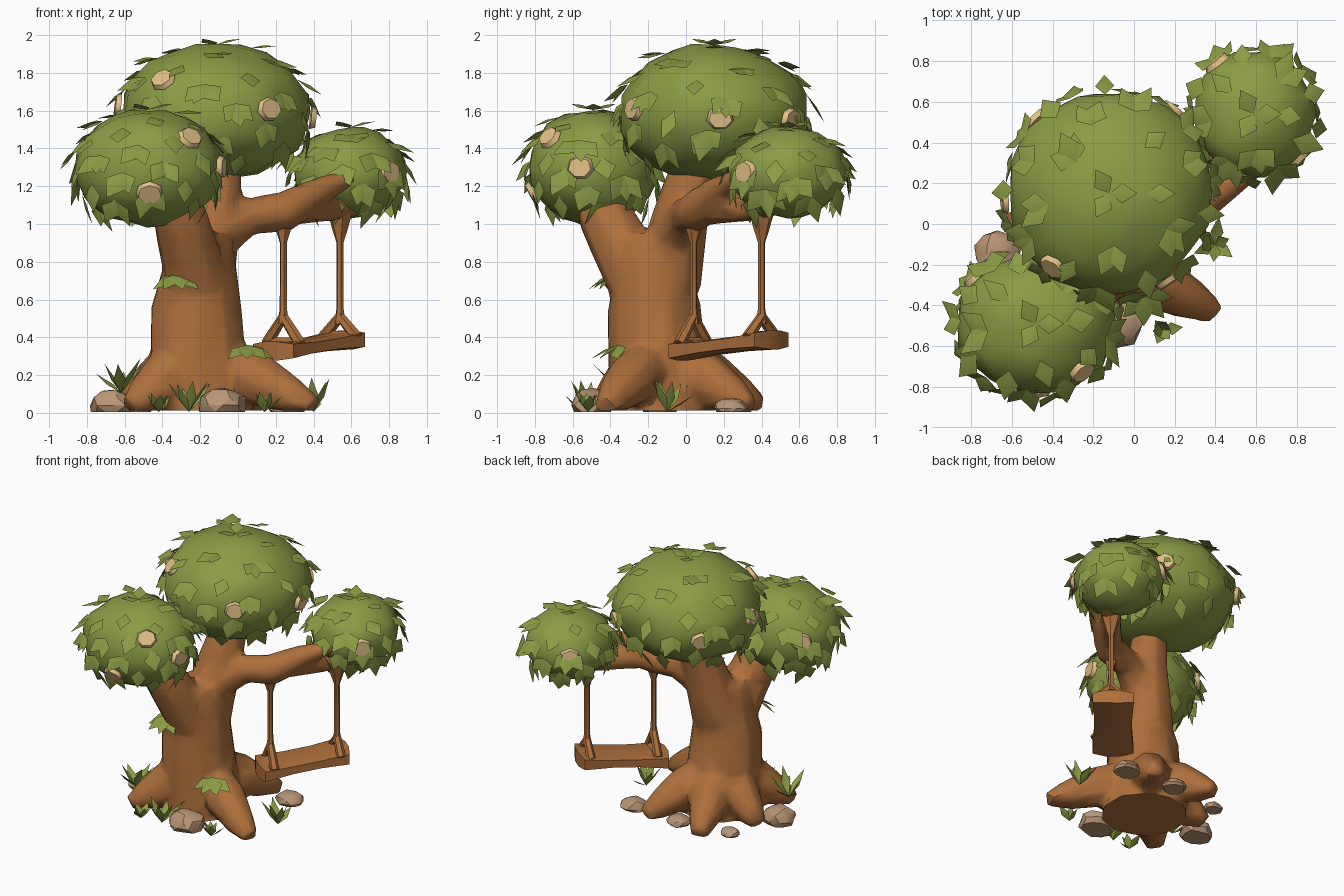
import bpy, bmesh, math, random
from mathutils import Vector, Matrix

random.seed(7)
if "Cube" in bpy.data.objects:
    bpy.data.objects.remove(bpy.data.objects["Cube"])


def material(name, rgb):
    m = bpy.data.materials.new(name)
    m.use_nodes = True
    m.diffuse_color = (*rgb, 1)
    m.node_tree.nodes["Principled BSDF"].inputs["Base Color"].default_value = (*rgb, 1)
    m.node_tree.nodes["Principled BSDF"].inputs["Roughness"].default_value = 0.9
    return m


GREEN = material("leaf green", (0.26, 0.33, 0.06))
BARK = material("bark brown", (0.42, 0.16, 0.045))
TAN = material("pale tan", (0.78, 0.54, 0.25))
STONE = material("stone", (0.48, 0.30, 0.18))


def finish(bm, name, mat, angle=40):
    """Turn a bmesh into a shaded object."""
    me = bpy.data.meshes.new(name)
    bm.to_mesh(me)
    bm.free()
    me.materials.append(mat)
    ob = bpy.data.objects.new(name, me)
    bpy.context.collection.objects.link(ob)
    bpy.ops.object.select_all(action="DESELECT")
    ob.select_set(True)
    bpy.context.view_layer.objects.active = ob
    bpy.ops.object.shade_smooth_by_angle(angle=math.radians(angle))
    return ob


def tube(bm, path, sides=8):
    """Closed tapered tube through (x, y, z, radius) points."""
    pts = [Vector(p[:3]) for p in path]
    rings = []
    for i, p in enumerate(pts):
        t = pts[min(i + 1, len(pts) - 1)] - pts[max(i - 1, 0)]
        a = t.cross(Vector((0.3, 1, 0.1))).normalized()
        b = t.normalized().cross(a)
        angles = [k * math.tau / sides for k in range(sides)]
        rings.append([bm.verts.new(p + path[i][3] * (a * math.cos(g) + b * math.sin(g))) for g in angles])
    for r, s in zip(rings, rings[1:]):
        for k in range(sides):
            n = (k + 1) % sides
            bm.faces.new((r[k], r[n], s[n], s[k]))
    bm.faces.new(rings[0][::-1])
    bm.faces.new(rings[-1])


def leaf(bm, base, direction, up, length, width):
    """Broad, lightly folded leaf; its face looks along up."""
    d = direction.normalized()
    side = d.cross(up).normalized() * width
    n = side.cross(d).normalized()
    pts = (base, base + d * length * 0.45 + side, base + d * length * 0.5 + n * width * 0.25,
           base + d * length * 0.45 - side, base + d * length + n * width * 0.1)
    o, r, m, l, t = [bm.verts.new(p) for p in pts]
    for f in ((o, r, m), (o, m, l), (m, r, t), (m, t, l)):
        bm.faces.new(f)


# Trunk, branches and roots, fused into one skin
bm = bmesh.new()
tube(bm, [(-.2, -.13, -.05, .30), (-.21, -.15, .25, .265), (-.22, -.17, .55, .25),
          (-.2, -.17, .78, .20), (-.2, -.17, .95, .17)], 10)
tube(bm, [(-.2, -.10, .7, .19), (-.13, -.02, 1.08, .15), (-.08, .09, 1.45, .11)])
tube(bm, [(-.21, -.24, .68, .18), (-.31, -.43, 1.05, .15), (-.42, -.52, 1.3, .11)])
tube(bm, [(-.14, -.08, .92, .14), (.06, 0, 1.04, .10), (.25, .05, 1.065, .11),
          (.30, .08, 1.10, .10), (.42, .16, 1.17, .08), (.65, .3, 1.275, .035)])
tube(bm, [(.26, .06, 1.07, .08), (.54, .4, 1.09, .075), (.72, .52, 1.11, .04)])
for x, y in ((.40, -.43), (-.57, -.45), (-.61, .02), (-.38, .39), (.1, .34)):
    c, tip = Vector((-.2, -.13, .33)), Vector((x, y, .03))
    tube(bm, [(*c, .12), (*c.lerp(tip, .5), .145), (*c.lerp(tip, .8), .105), (*tip, .06)])
trunk = finish(bm, "trunk", BARK)
remesh = trunk.modifiers.new("fuse", "REMESH")
remesh.mode, remesh.voxel_size = "VOXEL", 0.025
smooth = trunk.modifiers.new("soften", "SMOOTH")
smooth.iterations = 3
trunk.modifiers.new("simplify", "DECIMATE").ratio = 0.1
for mod in [m.name for m in trunk.modifiers]:
    bpy.ops.object.modifier_apply(modifier=mod)
for v in trunk.data.vertices:
    v.co.z = max(v.co.z, 0.012)
bpy.ops.object.shade_smooth_by_angle(angle=math.radians(40))

# Swing: rounded seat plank and two forked ropes
along = Vector((.64, .77, 0))
across = Vector((.77, -.64, 0))
middle = Vector((.375, .225, .357))
bm = bmesh.new()
bmesh.ops.create_cube(bm, size=1)
bmesh.ops.subdivide_edges(bm, edges=bm.edges[:], cuts=2, use_grid_fill=True)
for v in bm.verts:
    u, w, h = v.co
    end = abs(u) > 0.4
    rim = abs(w) > 0.4
    v.co = (middle + along * u * (0.63 - 0.04 * rim) + across * w * (0.26 + 0.02 * end)
            + Vector((0, 0, h * (0.08 + 0.02 * end - 0.025 * rim) + u * 0.06)))
finish(bm, "swing_seat", BARK, 40)

for name, x, y, foot in (("front_rope", .24, .04, .365), ("back_rope", .54, .40, .40)):
    bm = bmesh.new()
    tube(bm, [(x, y, .47, .032), (x, y, .55, .020), (x, y, .9, .019),
              (x, y, .97, .042), (x, y, 1.05, .065)], 6)
    feet = [Vector((x, y, foot)) + across * s for s in (-.115, .115)]
    for f in feet:
        tube(bm, [(x, y, .51, .026), (*f, .032)], 6)
    tube(bm, [(*f, .033) for f in feet], 6)
    finish(bm, name, BARK)

# Canopies: lumpy crowns, ragged leaves and pale patches
crowns = (
    ("main_crown", (-.12, .15, 1.59), (.505, .505, .365), 46,
     ((-.54, -.7, .47), (.56, -.83, .05), (1, .06, -.08), (.6, .78, -.1), (-.7, .7, -.1), (-1, -.06, .1))),
    ("front_crown", (-.48, -.49, 1.3), (.39, .35, .31), 44,
     ((.57, -.65, .5), (.03, -.9, -.43), (-.75, .65, .1), (1, -.2, 0))),
    ("back_crown", (.59, .54, 1.275), (.30, .31, .24), 32,
     ((.68, -.7, 0), (-.6, .8, .1))),
)
for name, centre, size, count, patches in crowns:
    centre, size = Vector(centre), Vector(size)
    bm = bmesh.new()
    bmesh.ops.create_icosphere(bm, subdivisions=3, radius=1)
    for v in bm.verts:
        v.co = centre + v.co * size * random.uniform(.96, 1.035)
    finish(bm, name, GREEN, 35)

    bm = bmesh.new()
    for i in range(count):
        z = 0.95 - 1.6 * (i + 0.5) / count
        a = i * 2.4
        n = Vector((math.cos(a), math.sin(a), 0)) * math.sqrt(1 - z * z) + Vector((0, 0, z))
        spot = centre + n * size
        normal = Vector([n[j] / size[j] for j in range(3)]).normalized()
        sideways = n.cross(Vector((0, 0, 1))).normalized()
        down = sideways.cross(normal)
        down *= -1 if down.z > 0 else 1
        for s in random.choice(((-.5, .5), (0,), (-.7, .1, .8))):
            d = down + sideways * (s + random.uniform(-.3, .3)) + normal * random.uniform(.1, .35)
            leaf(bm, spot, d, normal, random.uniform(.12, .18), random.uniform(.045, .065))
    for k in range(3):
        a = k * 2.1
        leaf(bm, centre + Vector((0, 0, size.z * .98)), Vector((math.cos(a), math.sin(a), .2)),
             Vector((0, 0, 1)), .14, .05)
    finish(bm, name + "_leaves", GREEN, 60)

    bm = bmesh.new()
    for p in patches:
        n = Vector(p).normalized()
        normal = Vector([n[j] / size[j] for j in range(3)])
        turn = normal.to_track_quat("Z", "Y").to_matrix().to_4x4()
        bmesh.ops.create_cone(bm, cap_ends=True, segments=7, radius1=.074, radius2=.062, depth=.028,
                              matrix=Matrix.Translation(centre + n * size * 1.03) @ turn
                              @ Matrix.Diagonal((1, .88, 1, 1)))
    finish(bm, name + "_patches", TAN, 60)

# Stones around the roots
for i, (x, y, w, h) in enumerate(((-.67, -.14, .12, .13), (-.08, -.49, .13, .135), (.26, .24, .1, .08),
                                  (-.13, .27, .09, .07), (-.52, .22, .07, .06))):
    bm = bmesh.new()
    bmesh.ops.create_icosphere(bm, subdivisions=2, radius=1)
    for v in bm.verts:
        j = random.uniform(.9, 1.08)
        v.co = (x + v.co.x * w * j, y + v.co.y * w * .9 * j, max(.005, h * (.3 + .7 * v.co.z * j)))
    finish(bm, "stone_%d" % (i + 1), STONE, 25)

# Tufts of grass on the ground
bm = bmesh.new()
for x, y, z, h in ((-.62, -.33, .1, .22), (-.26, -.53, .0, .21), (.40, -.1, .0, .2), (-.42, -.55, 0, .13),
                   (.14, -.52, .0, .13)):
    for k in range(6):
        a = k * math.tau / 6 + x
        d = Vector((math.cos(a), math.sin(a), random.uniform(.6, 2.4)))
        leaf(bm, Vector((x, y, z + .005)), d, Vector((d.x, d.y, .3)), h * random.uniform(.8, 1.05), .032)
finish(bm, "grass_tufts", GREEN, 60)

# Leaf sprays growing from the trunk and a root
bm = bmesh.new()
for x, y, z, out in ((-.32, -.385, .74, (-.1, -.5, -.35)), (.05, -.36, .36, (.2, -.5, -.3))):
    out = Vector(out)
    for a in (-1.2, -.4, .4, 1.2):
        leaf(bm, Vector((x, y, z)), Matrix.Rotation(a, 3, "Z") @ out, Vector((0, -.5, 1)), .16, .05)
finish(bm, "trunk_leaves", GREEN, 60)
